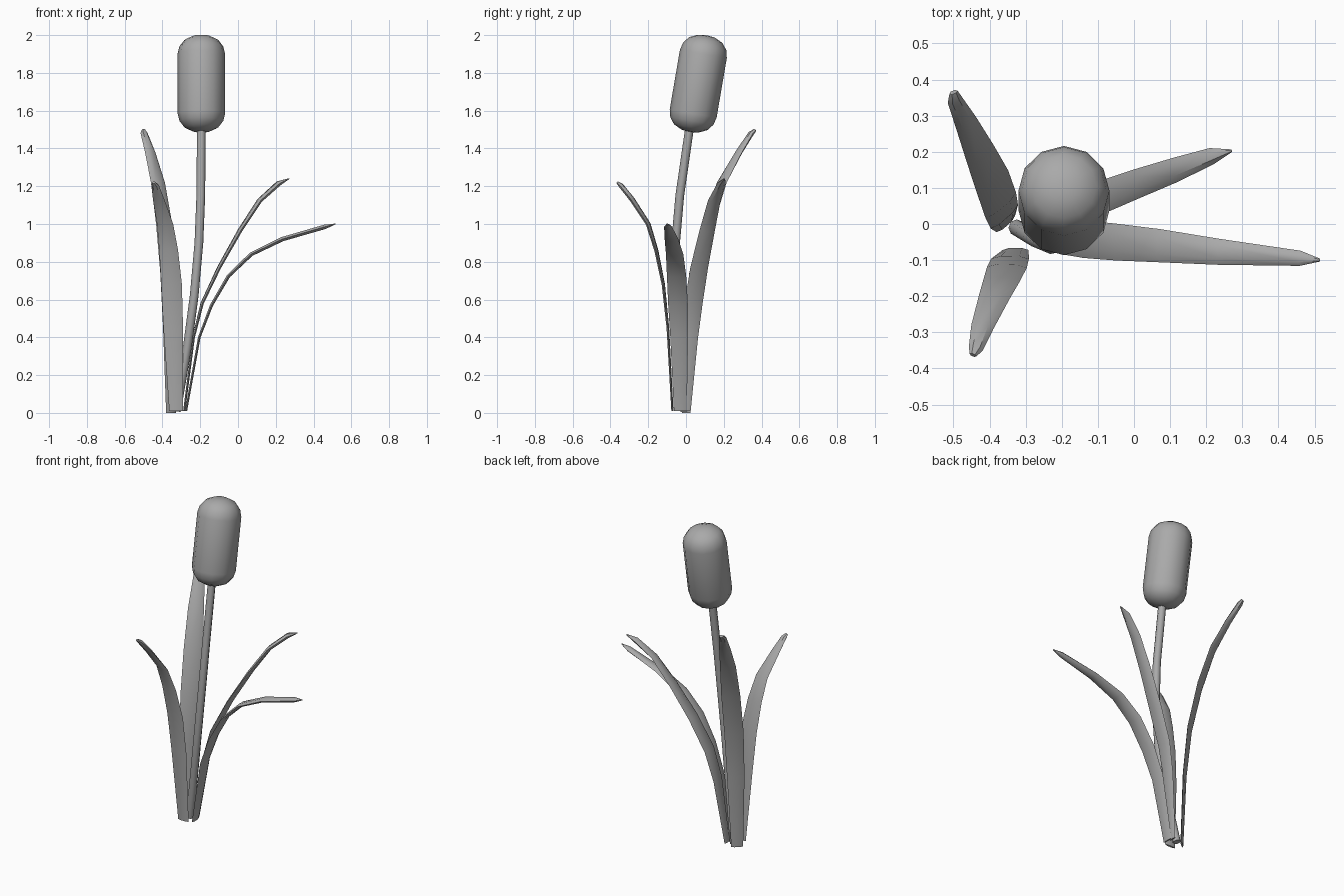
import bpy, bmesh, math
from mathutils import Vector, Matrix

if "Cube" in bpy.data.objects:
    bpy.data.objects.remove(bpy.data.objects["Cube"])

GREY = bpy.data.materials.new("dark_grey")
GREY.diffuse_color = (0.4, 0.4, 0.4, 1)
GREY.use_nodes = True
GREY.node_tree.nodes["Principled BSDF"].inputs["Base Color"].default_value = GREY.diffuse_color


def loft(name, rings, angle):
    """Skin a list of equal-length closed rings and cap both ends."""
    bm = bmesh.new()
    rows = [[bm.verts.new(p) for p in ring] for ring in rings]
    n = len(rows[0])
    for a, b in zip(rows, rows[1:]):
        for i in range(n):
            j = (i + 1) % n
            bm.faces.new((a[i], a[j], b[j], b[i]))
    bm.faces.new(rows[0])
    bm.faces.new(rows[-1])
    bmesh.ops.recalc_face_normals(bm, faces=bm.faces)
    mesh = bpy.data.meshes.new(name)
    bm.to_mesh(mesh)
    bm.free()
    mesh.materials.append(GREY)
    obj = bpy.data.objects.new(name, mesh)
    bpy.context.collection.objects.link(obj)
    bpy.ops.object.select_all(action='DESELECT')
    obj.select_set(True)
    bpy.context.view_layer.objects.active = obj
    bpy.ops.object.shade_smooth_by_angle(angle=math.radians(angle))
    return obj


def tangents(pts):
    last = len(pts) - 1
    return [(pts[min(i + 1, last)] - pts[max(i - 1, 0)]).normalized()
            for i in range(len(pts))]


def circle(r, z, n):
    return [Vector((r * math.cos(math.tau * k / n), r * math.sin(math.tau * k / n), z))
            for k in range(n)]


def leaf(name, path, widths, base_side):
    """Flattened lens-section blade, twisting from base_side to square with its run."""
    pts = [Vector(p) for p in path]
    run = pts[-1] - pts[0]
    tip_side = Vector((-run.y, run.x, 0)).normalized()
    base = Vector((*base_side, 0)).normalized()
    if base.dot(tip_side) < 0:
        tip_side = -tip_side
    section = [(-1, 0), (-0.5, 0.8), (0.5, 0.8), (1, 0), (0.5, -0.8), (-0.5, -0.8)]
    rings = []
    for i, (p, t, w) in enumerate(zip(pts, tangents(pts), widths)):
        f = i / (len(pts) - 1)
        side = base.lerp(tip_side, f * f).normalized()
        up = side.cross(t).normalized()
        th = min(0.007 + 0.01 * f, w * 0.7)
        rings.append([p + side * (u * w) + up * (v * th) for u, v in section])
    return loft(name, rings, 40)


# Flower stalk
stalk = [Vector(p) for p in [(-0.325, -0.01, 0.01), (-0.268, -0.045, 0.35),
         (-0.232, -0.06, 0.62), (-0.207, -0.055, 0.9), (-0.197, -0.033, 1.15),
         (-0.194, 0.022, 1.53)]]
rings = []
for p, t in zip(stalk, tangents(stalk)):
    q = Vector((0, 0, 1)).rotation_difference(t)
    rings.append([p + q @ c for c in circle(0.023, 0, 8)])
loft("stalk", rings, 50)

# Seed head: lathed capsule leaning back
half = [(0.126, 0.16), (0.116, 0.2), (0.09, 0.234), (0.045, 0.255), (0.012, 0.259)]
profile = [(r, -z) for r, z in reversed(half)] + half
head = loft("seed_head", [circle(r, z, 12) for r, z in profile], 50)
head.matrix_world = (Matrix.Translation((-0.194, 0.065, 1.743))
                     @ Matrix.Rotation(math.radians(-9.7), 4, 'X'))

# Leaves
leaf("leaf_right",
     [(-0.275, -0.03, 0.01), (-0.205, -0.036, 0.4), (-0.14, -0.042, 0.57),
      (-0.05, -0.05, 0.725), (0.07, -0.06, 0.84), (0.235, -0.077, 0.92),
      (0.46, -0.095, 0.985), (0.515, -0.1, 1.0)],
     [0.034, 0.047, 0.052, 0.051, 0.046, 0.036, 0.021, 0.004], (0, 1))
leaf("leaf_back_right",
     [(-0.285, 0.0, 0.01), (-0.235, 0.022, 0.4), (-0.19, 0.04, 0.58),
      (-0.1, 0.07, 0.77), (0.01, 0.112, 0.965), (0.115, 0.15, 1.125),
      (0.215, 0.188, 1.215), (0.27, 0.203, 1.24)],
     [0.025, 0.042, 0.048, 0.047, 0.041, 0.034, 0.023, 0.004], (0, 1))
leaf("leaf_back_left",
     [(-0.355, 0.0, 0.0), (-0.359, 0.02, 0.45), (-0.369, 0.052, 0.74),
      (-0.391, 0.115, 1.0), (-0.424, 0.19, 1.22), (-0.465, 0.28, 1.38),
      (-0.497, 0.345, 1.48), (-0.5, 0.365, 1.497)],
     [0.034, 0.05, 0.055, 0.054, 0.045, 0.032, 0.021, 0.012], (0.75, 0.66))
leaf("leaf_front_left",
     [(-0.328, -0.072, 0.01), (-0.343, -0.096, 0.45), (-0.352, -0.12, 0.68),
      (-0.367, -0.157, 0.86), (-0.386, -0.2, 1.0), (-0.42, -0.285, 1.13),
      (-0.438, -0.345, 1.205), (-0.446, -0.363, 1.22)],
     [0.036, 0.052, 0.055, 0.05, 0.043, 0.031, 0.02, 0.01], (1, 0))
